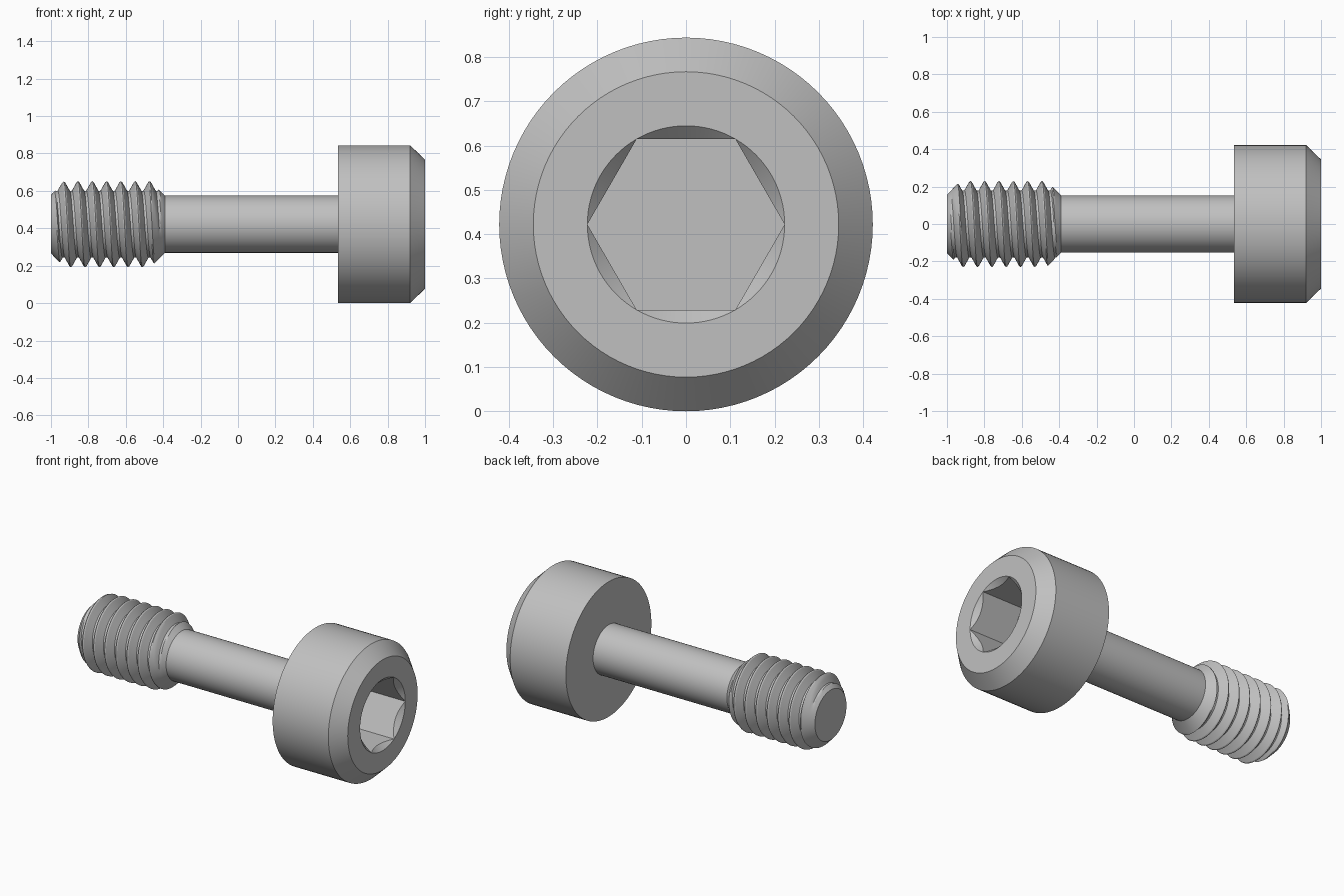
import bpy, bmesh
from math import sin, cos, pi, radians, floor

if "Cube" in bpy.data.objects:
    bpy.data.objects.remove(bpy.data.objects["Cube"], do_unlink=True)

SEGMENTS = 96
AXIS_Z = 0.422

steel = bpy.data.materials.new("steel_grey")
steel.use_nodes = True
steel.diffuse_color = (0.53, 0.53, 0.53, 1)
steel.node_tree.nodes["Principled BSDF"].inputs["Base Color"].default_value = (0.53, 0.53, 0.53, 1)


def ring(x, r):
    """Plain circular ring."""
    return lambda a: (x, r)


def lathe(name, rings, cap_start=True, cap_end=True):
    """Skin rings around the x axis; each ring maps an angle to (x, radius)."""
    bm = bmesh.new()
    rows = []
    for f in rings:
        row = []
        for j in range(SEGMENTS + 1):
            a = 2 * pi * j / SEGMENTS
            x, r = f(a)
            row.append(bm.verts.new((x, -r * sin(a), AXIS_Z + r * cos(a))))
        rows.append(row)
    for low, high in zip(rows, rows[1:]):
        for j in range(SEGMENTS):
            bm.faces.new((low[j], low[j + 1], high[j + 1], high[j]))
    if cap_start:
        bm.faces.new(rows[0][:-1])
    if cap_end:
        bm.faces.new(rows[-1][:-1])
    bmesh.ops.remove_doubles(bm, verts=bm.verts, dist=0.0001)
    bmesh.ops.recalc_face_normals(bm, faces=bm.faces)
    mesh = bpy.data.meshes.new(name)
    bm.to_mesh(mesh)
    bm.free()
    mesh.materials.append(steel)
    obj = bpy.data.objects.new(name, mesh)
    bpy.context.collection.objects.link(obj)
    bpy.ops.object.select_all(action='DESELECT')
    obj.select_set(True)
    bpy.context.view_layer.objects.active = obj
    bpy.ops.object.shade_smooth_by_angle(angle=radians(25))
    return obj


# Head with chamfered rim, countersink and hexagonal socket
FLAT = 0.193
CORNER = FLAT / cos(pi / 6)


def hexagon(a):
    return FLAT / cos((a + pi / 6) % (pi / 3) - pi / 6)


def countersink(a):
    return 1 - (CORNER - hexagon(a)), hexagon(a)


def socket_floor(a):
    return 0.72, hexagon(a)


lathe("head", [ring(0.535, 0.422), ring(0.92, 0.422), ring(1, 0.345),
               ring(1, CORNER), countersink, socket_floor])

# Reduced shank
START, END = -1.0, -0.39
SHANK_R = 0.153
lathe("shank", [ring(END, SHANK_R), ring(0.535, SHANK_R)], False, False)

# Right-handed thread, trimmed by a cone at each end
PITCH = 0.0765
CREST_X = -0.932
CREST_R, ROOT_R = 0.23, 0.178
STEPS = 12


def thread_ring(i):
    turn = i / STEPS
    away = abs(turn - floor(turn + 0.5)) * 2
    slope = min(max((away - 0.1) / 0.75, 0), 1)
    radius = CREST_R + (ROOT_R - CREST_R) * slope

    def point(a):
        x = CREST_X + PITCH * (turn + a / (2 * pi))
        x = min(max(x, START), END)
        return x, min(radius, 0.156 + 1.05 * (x - START), SHANK_R + (END - x))
    return point


lathe("thread", [thread_ring(i) for i in range(-2 * STEPS, 8 * STEPS + 1)])
